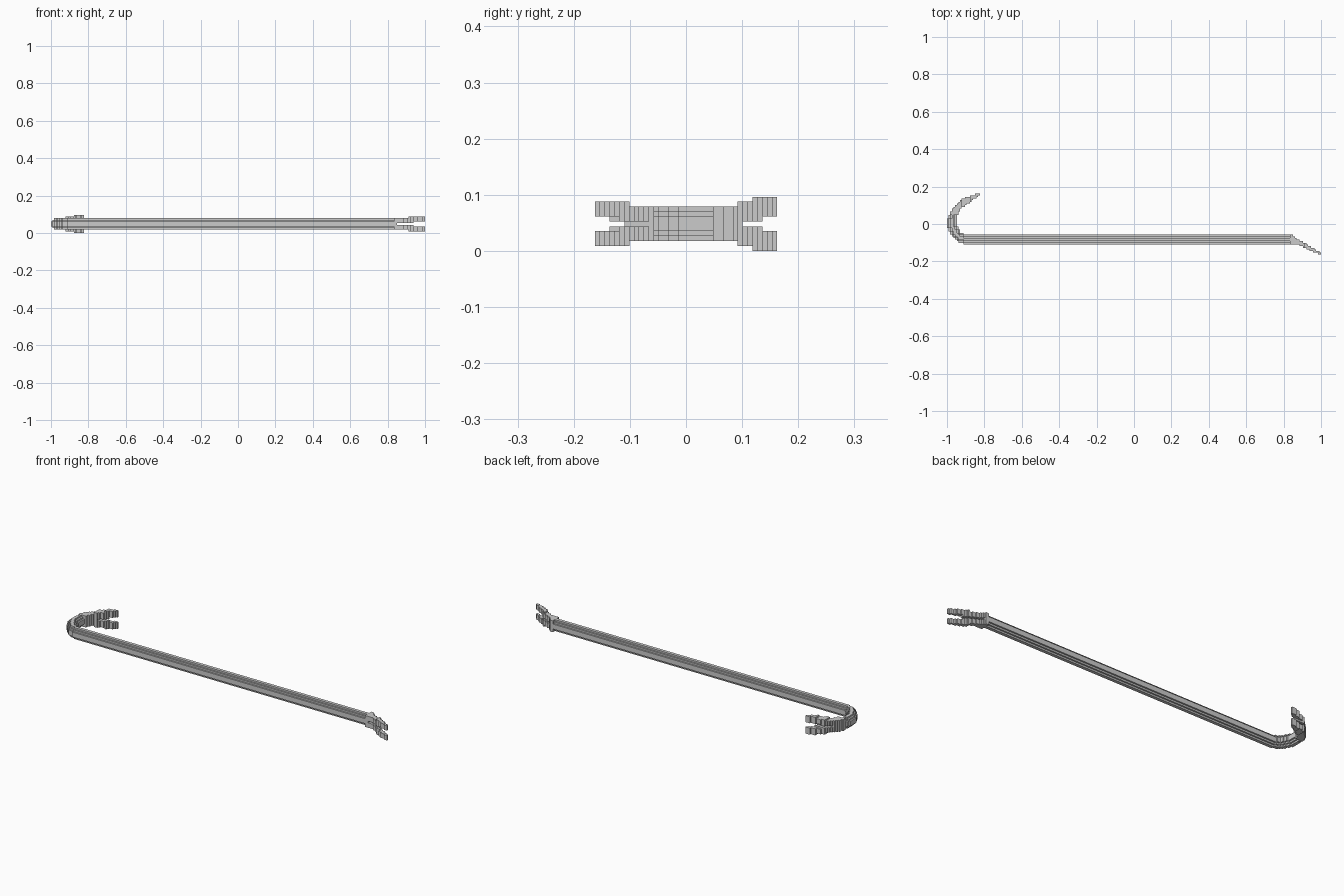
import bpy, bmesh

if "Cube" in bpy.data.objects:
    bpy.data.objects.remove(bpy.data.objects["Cube"])

V = 2 / 228            # block size of the stepped style
NX, NY, MID = 228, 37, 5
Y0 = -NY * V / 2

# Side outline of the bar: outer edge from claw tip to hook tip, then inner edge back
OUTLINE = [
    (1.001, -0.164), (0.96, -0.150), (0.92, -0.130), (0.88, -0.1098), (-0.895, -0.1098),
    (-0.93, -0.101), (-0.96, -0.078), (-0.985, -0.045), (-1.001, -0.012), (-1.001, 0.015),
    (-0.982, 0.065), (-0.955, 0.10), (-0.915, 0.135), (-0.87, 0.153), (-0.826, 0.164),
    (-0.826, 0.152), (-0.85, 0.138), (-0.876, 0.118), (-0.925, 0.083), (-0.945, 0.045),
    (-0.949, 0.0), (-0.938, -0.03), (-0.92, -0.05), (-0.90, -0.0565), (0.845, -0.0565),
    (0.87, -0.078), (0.91, -0.101), (0.95, -0.125), (0.975, -0.140), (1.001, -0.153)]


def inside(x, y):
    hit = False
    for (x1, y1), (x2, y2) in zip(OUTLINE, OUTLINE[1:] + OUTLINE[:1]):
        if (y1 > y) != (y2 > y) and x < x1 + (y - y1) * (x2 - x1) / (y2 - y1):
            hit = not hit
    return hit


def centre(i, j):
    return -1 + (i + 0.5) * V, Y0 + (j + 0.5) * V


# Flat mask, peeled into layers so the bar thickens towards its core
mask = {(i, j) for i in range(NX) for j in range(NY) if inside(*centre(i, j))}
depth, core = {}, set(mask)
for layer in range(3):
    inner = {(i, j) for i, j in core
             if {(i + 1, j), (i - 1, j), (i, j + 1), (i, j - 1)} <= core}
    depth.update({c: layer for c in core - inner})
    core = inner


def half_width(x, y, layer):
    """Outer half width and half width of the nail slot (-1 = no slot)."""
    if x > 0.83:                                   # straight claw
        return (4 if x > 0.91 else 3), (1 if x > 0.935 else 0 if x > 0.85 else -1)
    if x < -0.8 and y > 0.05:                      # hook claw
        w = 5 if x > -0.876 else 4 if x > -0.925 else 3
        return w, (1 if y > 0.136 else 0 if y > 0.10 else -1)
    return min(1 + layer, 3), -1                   # eight-sided bar


solid = set()
for i, j in mask:
    w, slot = half_width(*centre(i, j), depth.get((i, j), 3))
    solid |= {(i, j, MID + k) for k in range(-w, w + 1) if abs(k) > slot}


def build(name, i0, i1):
    """Skin the blocks between two x columns, joining side faces into long strips."""
    bm = bmesh.new()
    cache = {}

    def vert(p):
        if p not in cache:
            cache[p] = bm.verts.new((-1 + p[0] * V, Y0 + p[1] * V, p[2] * V))
        return cache[p]

    def face(*pts):
        bm.faces.new([vert(p) for p in pts])

    for j in range(NY):
        for k in range(2 * MID + 1):
            for i in range(i0, i1):                # end faces
                if (i, j, k) in solid:
                    for d in (-1, 1):
                        if (i + d, j, k) not in solid:
                            x = i + (d > 0)
                            q = [(x, j, k), (x, j + 1, k), (x, j + 1, k + 1), (x, j, k + 1)]
                            face(*q[::d])
            for dj, dk in ((1, 0), (-1, 0), (0, 1), (0, -1)):
                start = None
                for i in range(i0, i1 + 1):
                    exposed = (i < i1 and (i, j, k) in solid
                               and (i, j + dj, k + dk) not in solid)
                    if exposed and start is None:
                        start = i
                    elif not exposed and start is not None:
                        if dj:
                            y = j + (dj > 0)
                            q = [(start, y, k), (start, y, k + 1), (i, y, k + 1), (i, y, k)]
                            face(*q[::dj])
                        else:
                            z = k + (dk > 0)
                            q = [(start, j, z), (i, j, z), (i, j + 1, z), (start, j + 1, z)]
                            face(*q[::dk])
                        start = None
    me = bpy.data.meshes.new(name)
    bm.to_mesh(me)
    bm.free()
    bpy.context.collection.objects.link(bpy.data.objects.new(name, me))


# Three continuous parts of the pry bar
build("hook", 0, 24)
build("shaft", 24, 208)
build("claw", 208, NX)
